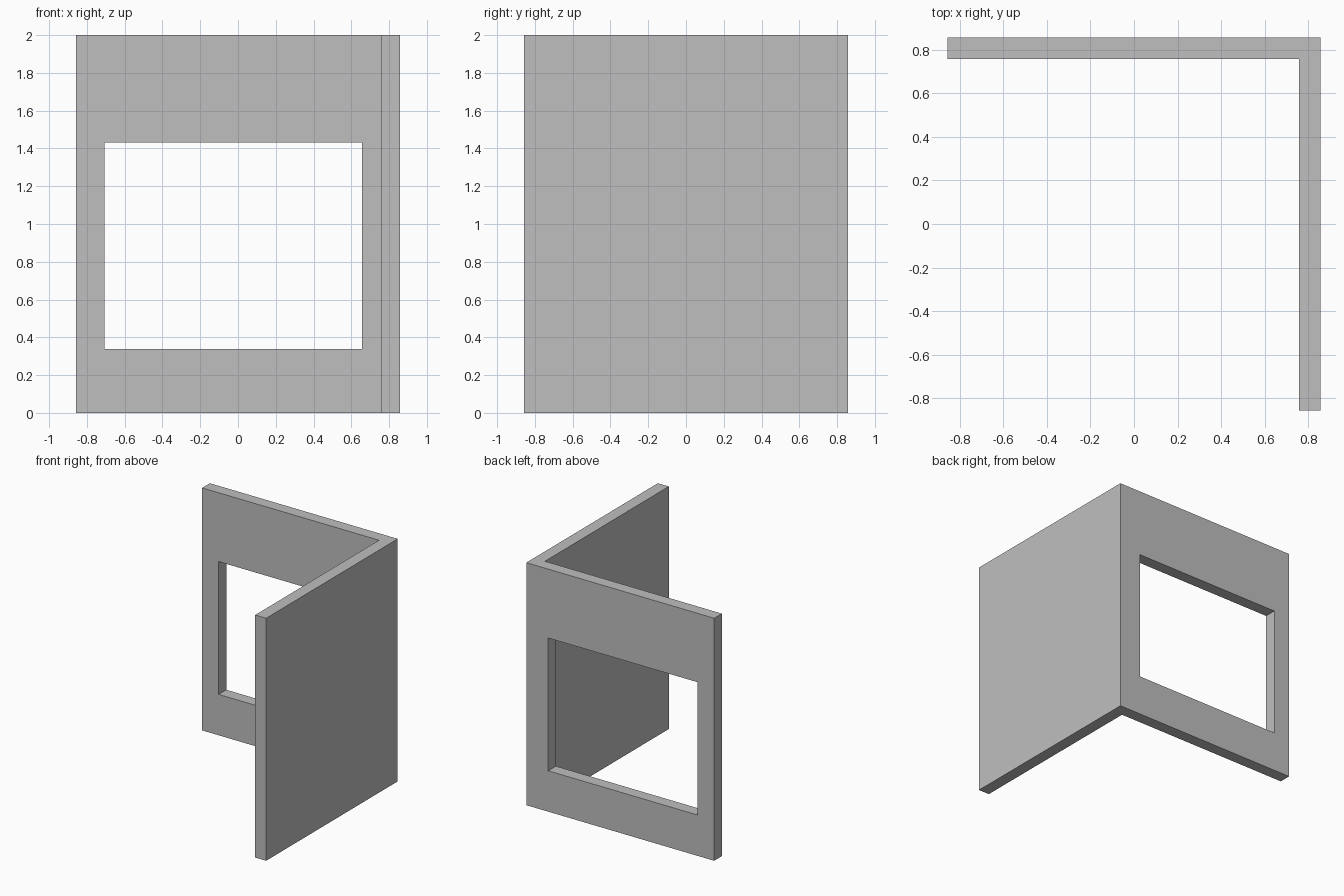
import bpy
import bmesh
from mathutils import Vector

cube = bpy.data.objects.get("Cube")
if cube:
    bpy.data.objects.remove(cube, do_unlink=True)

HALF, THICK, HEIGHT = 0.857, 0.10, 2.0
INNER = HALF - THICK

grey = bpy.data.materials.new("plain grey")
grey.use_nodes = True
grey.diffuse_color = (0.52, 0.52, 0.52, 1)
grey.node_tree.nodes["Principled BSDF"].inputs["Base Color"].default_value = grey.diffuse_color


def prism(name, outline, bottom, top):
    """Extrude a flat outline upward into a solid object."""
    bm = bmesh.new()
    face = bm.faces.new([bm.verts.new((x, y, bottom)) for x, y in outline])
    result = bmesh.ops.extrude_face_region(bm, geom=[face])
    raised = [v for v in result["geom"] if isinstance(v, bmesh.types.BMVert)]
    bmesh.ops.translate(bm, verts=raised, vec=Vector((0, 0, top - bottom)))
    bmesh.ops.recalc_face_normals(bm, faces=bm.faces)
    mesh = bpy.data.meshes.new(name)
    bm.to_mesh(mesh)
    bm.free()
    mesh.materials.append(grey)
    obj = bpy.data.objects.new(name, mesh)
    bpy.context.collection.objects.link(obj)
    return obj


# Back wall and left wall joined as one L-shaped solid
walls = prism("corner_walls", [
    (-HALF, INNER), (INNER, INNER), (INNER, -HALF),
    (HALF, -HALF), (HALF, HALF), (-HALF, HALF)], 0, HEIGHT)

# Window opening through the back wall
left, right, sill, head = -0.707, 0.657, 0.337, 1.432
cutter = prism("window_cutter", [
    (left, INNER - THICK), (right, INNER - THICK),
    (right, HALF + THICK), (left, HALF + THICK)], sill, head)
cutter.hide_render = True

cut = walls.modifiers.new("window opening", "BOOLEAN")
cut.operation = "DIFFERENCE"
cut.solver = "EXACT"
cut.object = cutter
bpy.context.view_layer.objects.active = walls
bpy.ops.object.modifier_apply(modifier=cut.name)
bpy.data.objects.remove(cutter, do_unlink=True)
